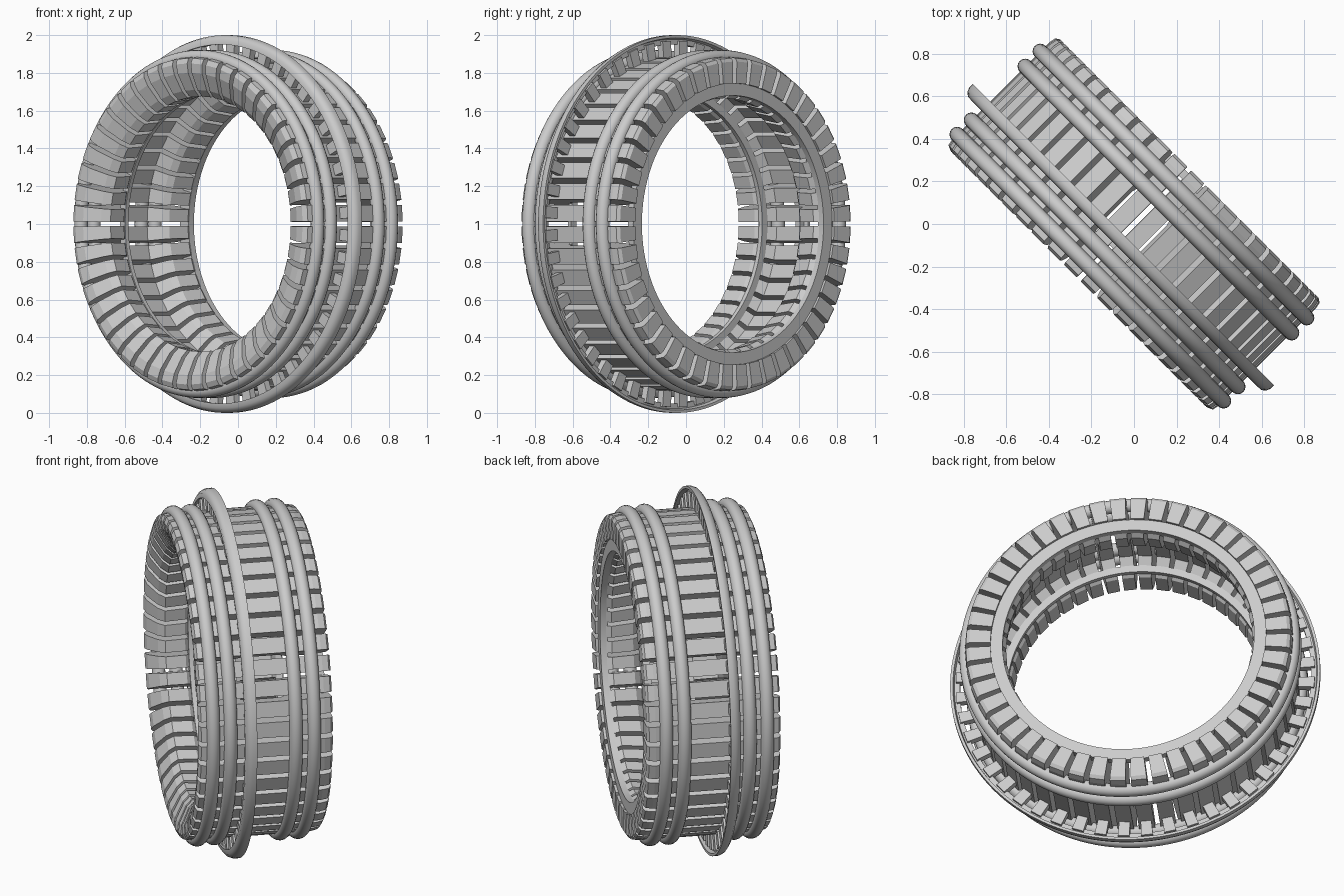
import bpy, bmesh, math
from mathutils import Vector

if "Cube" in bpy.data.objects:
    bpy.data.objects.remove(bpy.data.objects["Cube"])

N = 48                                   # slats around the wheel
S = math.sqrt(0.5)
AXIS, SIDE, UP = Vector((S, S, 0)), Vector((S, -S, 0)), Vector((0, 0, 1))
CENTRE = Vector((0, 0, 1))


def place(a, r, t):
    """Axial position, radius and angle to world space."""
    return CENTRE + AXIS * a + (SIDE * math.cos(t) + UP * math.sin(t)) * r


def finish(name, bm, smooth=None):
    bmesh.ops.recalc_face_normals(bm, faces=bm.faces)
    me = bpy.data.meshes.new(name)
    bm.to_mesh(me)
    bm.free()
    ob = bpy.data.objects.new(name, me)
    bpy.context.collection.objects.link(ob)
    if smooth:
        bpy.ops.object.select_all(action='DESELECT')
        ob.select_set(True)
        bpy.context.view_layer.objects.active = ob
        bpy.ops.object.shade_smooth_by_angle(angle=math.radians(smooth))
    return ob


def lathe(name, profile, n=144):
    """Closed (axial, radius) profile spun round the wheel axis."""
    bm = bmesh.new()
    rows = [[bm.verts.new(place(a, r, 2 * math.pi * i / n)) for a, r in profile]
            for i in range(n)]
    m = len(profile)
    for i in range(n):
        p, q = rows[i], rows[(i + 1) % n]
        for j in range(m):
            k = (j + 1) % m
            bm.faces.new((p[j], p[k], q[k], q[j]))
    return finish(name, bm, 40)


def slats(name, profile, fill):
    """One wedge-shaped bar per pitch, with the given side profile."""
    bm = bmesh.new()
    half = math.pi / N * fill
    m = len(profile)
    for i in range(N):
        t = 2 * math.pi * (i + 0.5) / N
        p = [bm.verts.new(place(a, r, t - half)) for a, r in profile]
        q = [bm.verts.new(place(a, r, t + half)) for a, r in profile]
        bm.faces.new(p)
        bm.faces.new(q[::-1])
        for j in range(m):
            k = (j + 1) % m
            bm.faces.new((p[j], q[j], q[k], p[k]))
    return finish(name, bm)


# C-shaped cross bars with inner lips and a notch for the side ring
slats("cross_slats", [
    (-0.32, 0.885), (-0.355, 0.878), (-0.367, 0.85), (-0.36, 0.80), (-0.315, 0.71),
    (-0.28, 0.675), (-0.17, 0.685), (-0.14, 0.71), (-0.10, 0.78),
    (0.10, 0.78), (0.14, 0.71), (0.17, 0.685), (0.29, 0.665), (0.325, 0.685),
    (0.325, 0.745), (0.365, 0.745), (0.367, 0.86), (0.355, 0.878), (0.32, 0.885)], 0.75)

# short posts carrying the flange
slats("flange_posts", [(-0.12, 0.87), (-0.08, 0.87), (-0.08, 0.97), (-0.12, 0.97)], 0.5)

# raised flange, rounded on one side and lipped on the other
lathe("flange", [(-0.13, 0.95), (-0.128, 0.975), (-0.115, 0.992), (-0.095, 1.0),
                 (-0.07, 1.0), (-0.07, 0.985), (-0.095, 0.978), (-0.095, 0.95)])

# paired round hoops on the tread
for i, a in enumerate((-0.29, -0.195, 0.162, 0.262)):
    lathe(f"tread_hoop_{i + 1}",
          [(a + 0.036 * math.cos(k * math.pi / 8), 0.885 + 0.036 * math.sin(k * math.pi / 8))
           for k in range(16)])

# flat side ring and thin inner ring
lathe("side_ring", [(0.31, 0.68), (0.35, 0.68), (0.35, 0.745), (0.31, 0.745)])
lathe("inner_ring", [(-0.15, 0.695), (-0.125, 0.695), (-0.125, 0.735), (-0.15, 0.735)])
